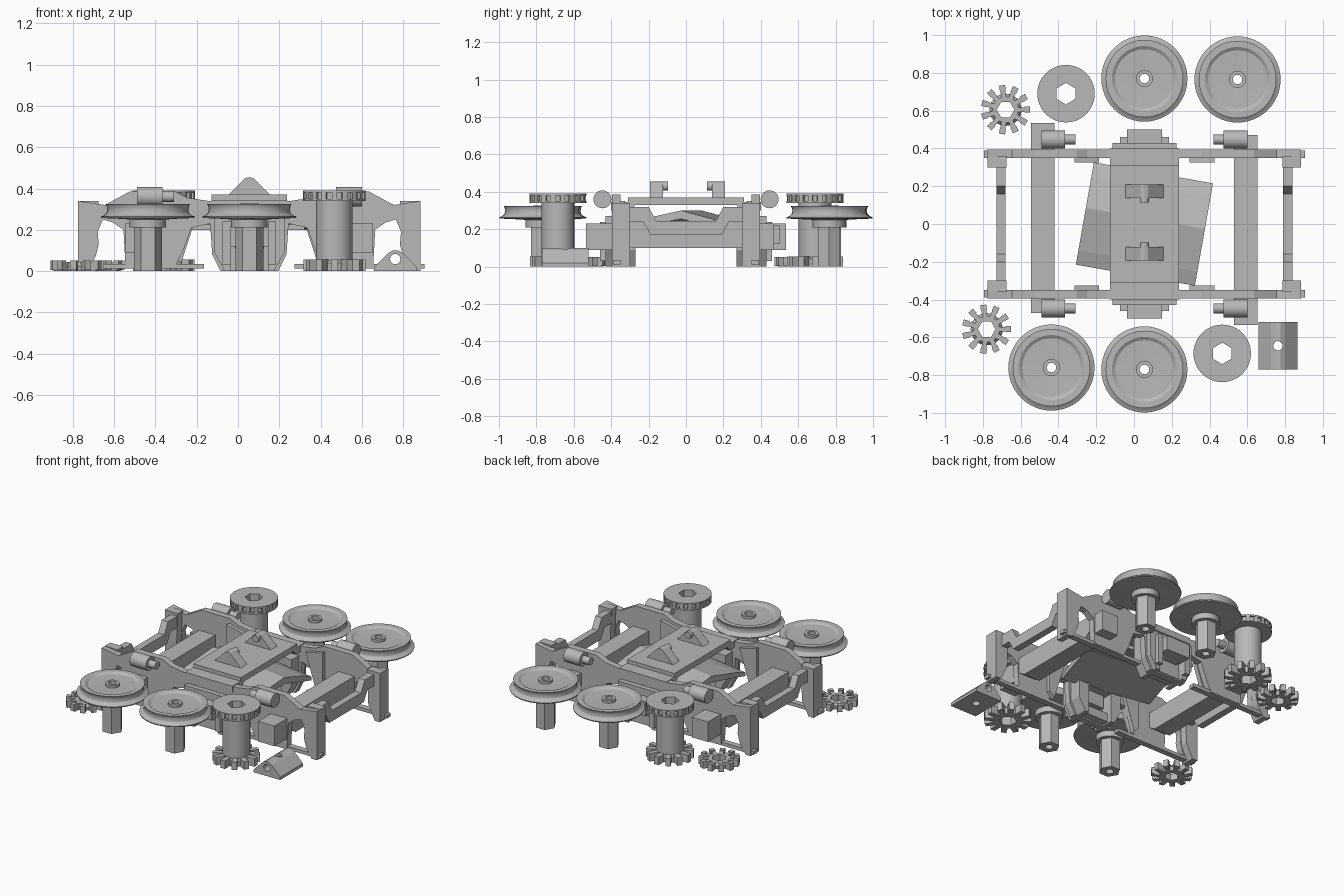
import bpy, bmesh, math
from mathutils import Matrix, Vector

if "Cube" in bpy.data.objects:
    bpy.data.objects.remove(bpy.data.objects["Cube"])

grey = bpy.data.materials.new("plain grey")
grey.use_nodes = True
grey.diffuse_color = (0.48, 0.48, 0.48, 1)
grey.node_tree.nodes["Principled BSDF"].inputs["Base Color"].default_value = grey.diffuse_color

CX = 0.055  # middle of the frame along x


def finish(bm, name, smooth=False):
    bmesh.ops.recalc_face_normals(bm, faces=bm.faces)
    mesh = bpy.data.meshes.new(name)
    bm.to_mesh(mesh)
    bm.free()
    mesh.materials.append(grey)
    ob = bpy.data.objects.new(name, mesh)
    bpy.context.collection.objects.link(ob)
    if smooth:
        bpy.ops.object.select_all(action="DESELECT")
        ob.select_set(True)
        bpy.context.view_layer.objects.active = ob
        bpy.ops.object.shade_smooth_by_angle(angle=math.radians(30))
    return ob


def add_box(bm, x, y, z, matrix=Matrix()):
    size = Vector((x[1] - x[0], y[1] - y[0], z[1] - z[0]))
    mid = Vector((sum(x) / 2, sum(y) / 2, sum(z) / 2))
    bmesh.ops.create_cube(bm, size=1, matrix=matrix @ Matrix.Translation(mid) @ Matrix.Diagonal(size).to_4x4())


def box(name, x, y, z):
    bm = bmesh.new()
    lo_hi = [tuple(sorted(r)) for r in (x, y, z)]
    add_box(bm, *lo_hi)
    return finish(bm, name)


def prism(name, points, span, axis="y"):
    """Extrude a profile drawn in (x, z) along y, or in (y, z) along x."""
    bm = bmesh.new()
    place = (lambda u, v, w: (u, w, v)) if axis == "y" else (lambda u, v, w: (w, u, v))
    face = bm.faces.new([bm.verts.new(place(u, v, span[0])) for u, v in points])
    new = bmesh.ops.extrude_face_region(bm, geom=[face])["geom"]
    shift = Vector(place(0, 0, span[1] - span[0]))
    bmesh.ops.translate(bm, verts=[v for v in new if isinstance(v, bmesh.types.BMVert)], vec=shift)
    return finish(bm, name)


def add_lathe(bm, profile, steps=48):
    """Turn a closed (radius, z) profile; a third entry makes that ring a hexagon."""
    rings = []
    for i in range(steps):
        a = math.tau * i / steps
        hexed = math.cos(math.pi / 6) / math.cos(a % (math.pi / 3) - math.pi / 6)
        ring = []
        for p in profile:
            r = p[0] * (hexed if len(p) > 2 else 1)
            ring.append(bm.verts.new((r * math.cos(a), r * math.sin(a), p[1])))
        rings.append(ring)
    for i, ring in enumerate(rings):
        nxt = rings[(i + 1) % steps]
        for j in range(len(profile)):
            k = (j + 1) % len(profile)
            bm.faces.new((ring[j], nxt[j], nxt[k], ring[k]))


def add_teeth(bm, count, r, width, z):
    for i in range(count):
        add_box(bm, r, (-width / 2, width / 2), z, Matrix.Rotation(math.tau * i / count, 4, "Z"))


def mirrored(half):
    return [(CX + u, z) for u, z in half] + [(CX - u, z) for u, z in reversed(half) if u > 0]


def rod(name, x, y, z, r):
    bm = bmesh.new()
    m = Matrix.Translation((sum(x) / 2, y, z)) @ Matrix.Rotation(math.pi / 2, 4, "Y")
    bmesh.ops.create_cone(bm, cap_ends=True, segments=24, radius1=r, radius2=r, depth=abs(x[1] - x[0]), matrix=m)
    return finish(bm, name, True)


# Loose wheels, each with a hub and hexagonal stub axle
WHEEL = [(.025, 0), (.068, 0, 6), (.068, .21, 6), (.088, .21), (.088, .25), (.15, .254), (.226, .257),
         (.228, .264), (.212, .27), (.2, .282), (.196, .298), (.2, .316), (.205, .325), (.172, .325),
         (.155, .314), (.045, .31), (.045, .327), (.025, .327)]
for x, y in ((.055, .77), (.548, .765), (-.437, -.76), (.055, -.77)):
    bm = bmesh.new()
    add_lathe(bm, WHEEL)
    finish(bm, "wheel", True).location = (x, y, 0)

# Gear sleeves: toothed foot, plain barrel, notched collar, hexagonal bore
SLEEVE = [(.057, 0, 6), (.095, 0), (.1, .04), (.088, .05), (.088, .34), (.152, .34), (.152, .35), (.138, .35),
          (.138, .38), (.152, .38), (.152, .39), (.057, .39, 6)]
for x, y in ((-.36, .69), (.467, -.685)):
    bm = bmesh.new()
    add_lathe(bm, SLEEVE)
    add_teeth(bm, 18, (.13, .151), .025, (.345, .385))
    add_teeth(bm, 12, (.08, .15), .034, (0, .055))
    ob = finish(bm, "gear_sleeve", True)
    ob.location = (x, y, 0)
    ob.rotation_euler.z = math.pi / 6

# Small loose gears
for x, y in ((-.68, .605), (-.78, -.557)):
    bm = bmesh.new()
    add_lathe(bm, [(.047, 0, 6), (.08, 0), (.085, .025), (.068, .045), (.047, .045, 6)], 24)
    add_teeth(bm, 11, (.06, .115), .026, (0, .045))
    add_teeth(bm, 11, (.1, .13), .032, (.004, .052))
    finish(bm, "small_gear").location = (x, y, 0)

# Loose wedge bracket with two drilled holes
wedge = prism("wedge_bracket", [(.66, 0), (.865, 0), (.865, .02), (.8, .085), (.775, .1), (.75, .1), (.725, .085),
                                (.66, .02)], (-.77, -.52))
for rot, loc in (((math.pi / 2, 0, 0), (.762, -.645, .058)), ((0, 0, 0), (.762, -.645, .05))):
    bm = bmesh.new()
    bmesh.ops.create_cone(bm, cap_ends=True, segments=20, radius1=.025, radius2=.025, depth=.4)
    cutter = finish(bm, "drill_cutter")
    cutter.rotation_euler, cutter.location = rot, loc
    cutter.hide_render = True
    cutter.hide_set(True)
    mod = wedge.modifiers.new("hole", "BOOLEAN")
    mod.operation, mod.object, mod.solver = "DIFFERENCE", cutter, "EXACT"

# Side frames with everything fixed to them
SIDE = [(0, .34), (.2, .34), (.3, .355), (.36, .385), (.58, .385), (.7, .32), (.83, .34), (.83, 0), (.79, 0),
        (.745, .07), (.73, .13), (.735, .19), (.71, .25), (.66, .235), (.61, .2), (.6, .02), (.36, .02), (.32, .1),
        (.28, .21), (.19, .23), (.18, .08), (.14, 0), (0, 0)]
for s in (-1, 1):
    prism("side_frame", mirrored(SIDE), (s * .35, s * .395))
    prism("centre_hanger", mirrored([(0, .27), (.17, .27), (.17, .09), (.12, 0), (.09, 0), (.09, .2), (0, .2)]),
          (s * .27, s * .43))
    box("spring_stack", (CX - .09, CX + .09), (s * .3, s * .4), (.01, .07))
    box("spring_stack_top", (CX - .07, CX + .07), (s * .32, s * .42), (.11, .2))
    box("bolster_tab", (CX - .092, CX + .092), (s * .39, s * .5), (.12, .22))
    for t in (-1, 1):
        box("hanger_arm", (CX + t * .09, CX + t * .13), (s * .4, s * .46), (.03, .24))
        box("bottom_rail", (CX + t * .22, CX + t * .85), (s * .35, s * .39), (.012, .035))
        prism("end_post", [(CX + t * .73, .34), (CX + t * .83, .34), (CX + t * .83, 0), (CX + t * .79, 0),
                           (CX + t * .74, .1)], (s * .3, s * .36))
        prism("brake_bracket", [(CX + t * .24, .32), (CX + t * .37, .35), (CX + t * .37, .08), (CX + t * .33, .04)],
              (s * .325, s * .355))
        # Axle box: longer on opposite corners
        reach = .535 if s * t < 0 else .47
        box("axle_box", (CX + t * .475, CX + t * .6), (s * .38, s * reach), (.09, .23))
        rod("damper", (CX + t * .42, CX + t * .545), s * .447, .36, .048)
        rod("damper_pin", (CX + t * .365, CX + t * .43), s * .447, .36, .026)

# Cross beams and cranked end bars joining the sides
for t in (-1, 1):
    prism("cross_beam", [(-.36, .24), (.36, .24), (.36, .14), (.3, .1), (-.3, .1), (-.36, .14)],
          (CX + t * .475, CX + t * .6), "x")
    bar = [(.32, .32), (.2, .32), (.16, .245), (-.16, .245), (-.2, .32), (-.32, .32),
           (-.32, .24), (-.23, .24), (-.19, .17), (.19, .17), (.23, .24), (.32, .24)]
    prism("end_bar", bar, (CX + t * .735, CX + t * .783), "x")

# Bolster plate with triangular lugs and inward pegs
prism("bolster", [(-.4, .3), (-.4, .345), (-.31, .345), (-.31, .37), (.31, .37), (.31, .345), (.4, .345), (.4, .3),
                  (.3, .3), (.27, .33), (-.27, .33), (-.3, .3)], (CX - .183, CX + .183), "x")
for s in (-1, 1):
    mid = .008
    prism("lug", mirrored([(0, .455), (.02, .45), (.1, .37)]), (mid + s * .13, mid + s * .2))
    bm = bmesh.new()
    m = Matrix.Translation((CX, mid + s * .13, .43)) @ Matrix.Rotation(math.pi / 2, 4, "X")
    bmesh.ops.create_cone(bm, cap_ends=True, segments=16, radius1=.024, radius2=.024, depth=.05, matrix=m)
    finish(bm, "lug_peg", True)

# Skewed ridged cover under the bolster
cover = prism("skewed_cover", [(-.275, .225), (-.2, .25), (.03, .3), (.2, .255), (.275, .225), (.275, .2),
                               (.2, .215), (.03, .255), (-.2, .215), (-.275, .2)], (-.32, .32), "x")
cover.location.x = CX
cover.rotation_euler.z = math.radians(-10)
